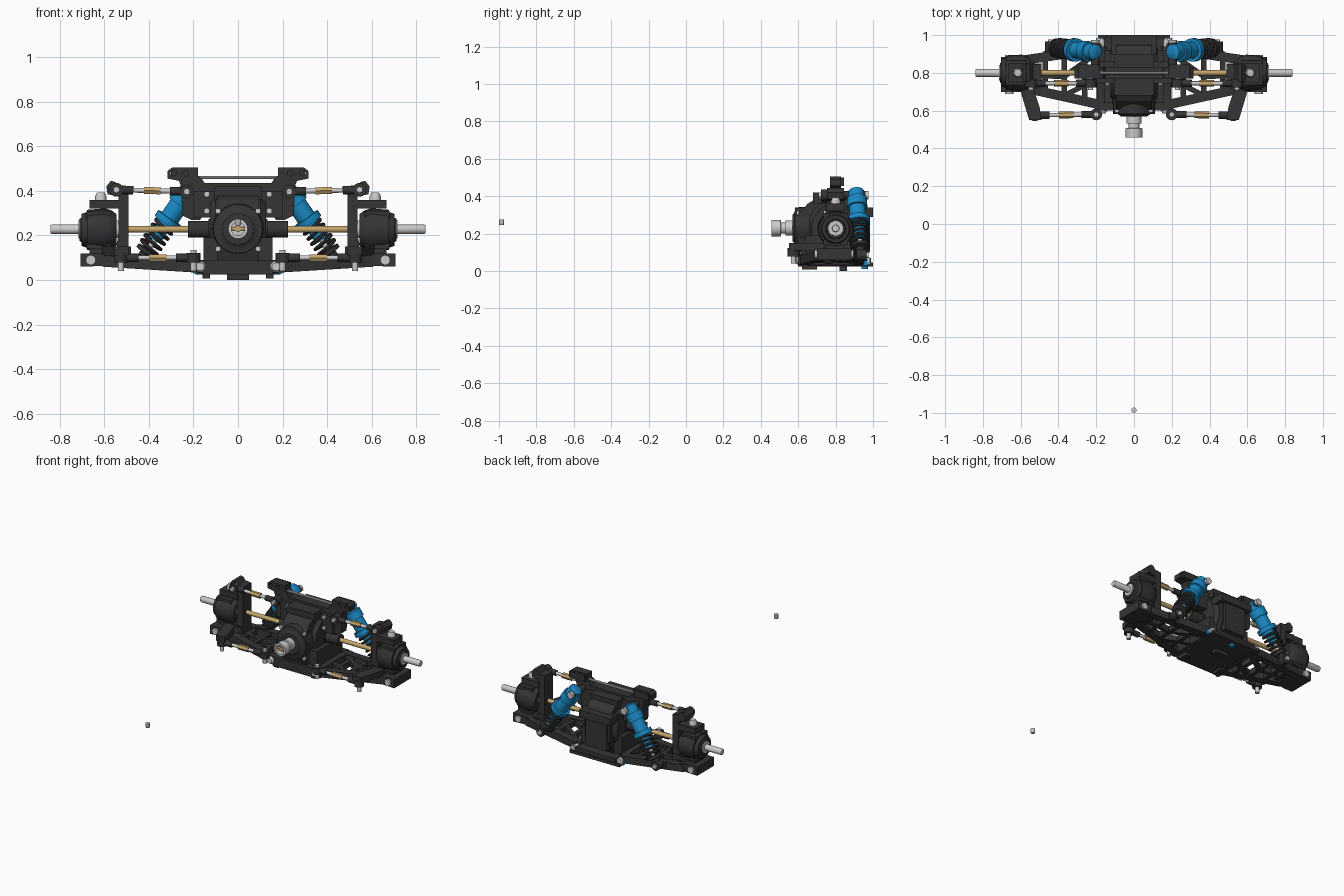
import bpy, bmesh, math
from mathutils import Vector, Matrix

if "Cube" in bpy.data.objects:
    bpy.data.objects.remove(bpy.data.objects["Cube"])


def material(name, col):
    m = bpy.data.materials.new(name)
    m.diffuse_color = (*col, 1)
    m.use_nodes = True
    m.node_tree.nodes["Principled BSDF"].inputs["Base Color"].default_value = m.diffuse_color
    return m


DARK = material("black_plastic", (0.035, 0.035, 0.037))
BLUE = material("blue_anodised", (0.01, 0.25, 0.55))
GOLD = material("brass", (0.55, 0.38, 0.15))


def finish(name, bm, mat, mirror, smooth=False):
    bmesh.ops.recalc_face_normals(bm, faces=bm.faces)
    me = bpy.data.meshes.new(name)
    bm.to_mesh(me)
    bm.free()
    ob = bpy.data.objects.new(name, me)
    bpy.context.collection.objects.link(ob)
    if mat:
        me.materials.append(mat)
    if smooth:
        bpy.ops.object.select_all(action='DESELECT')
        bpy.context.view_layer.objects.active = ob
        ob.select_set(True)
        bpy.ops.object.shade_smooth_by_angle(angle=math.radians(35))
    if mirror:
        ob.modifiers.new("mirror", 'MIRROR')
    return ob


def frame(a, b):
    z = (Vector(b) - Vector(a)).normalized()
    up = Vector((0, 0, 1)) if abs(z.z) < 0.9 else Vector((0, 1, 0))
    x = up.cross(z).normalized()
    return x, z.cross(x), z


def turned(name, a, b, profile, mat=DARK, mirror=True, n=24):
    """Lathe (fraction along a-b, radius) pairs around the axis a-b."""
    x, y, _ = frame(a, b)
    a, b = Vector(a), Vector(b)
    bm = bmesh.new()
    rings = []
    for t, r in profile:
        c = a.lerp(b, t)
        rings.append([bm.verts.new(c + r * (x * math.cos(k * math.tau / n) + y * math.sin(k * math.tau / n)))
                      for k in range(n)])
    for p, q in zip(rings, rings[1:]):
        for k in range(n):
            bm.faces.new((p[k], p[(k + 1) % n], q[(k + 1) % n], q[k]))
    bm.faces.new(rings[0])
    bm.faces.new(rings[-1])
    return finish(name, bm, mat, mirror, n > 8)


def rod(name, a, b, r, mat=DARK, mirror=True, n=20):
    return turned(name, a, b, [(0, r), (1, r)], mat, mirror, n)


def beam(name, a, b, w, h, mat=DARK, mirror=True):
    x, y, _ = frame(a, b)
    bm = bmesh.new()
    ends = [[bm.verts.new(Vector(p) + x * sx * w / 2 + y * sy * h / 2)
             for sx, sy in ((-1, -1), (1, -1), (1, 1), (-1, 1))] for p in (a, b)]
    p, q = ends
    for k in range(4):
        bm.faces.new((p[k], p[(k + 1) % 4], q[(k + 1) % 4], q[k]))
    bm.faces.new(p)
    bm.faces.new(q)
    return finish(name, bm, mat, mirror)


def prism(name, pts, axis, lo, hi, mat=DARK, mirror=True):
    """Extrude a 2D outline along axis 0/1/2 from lo to hi."""
    bm = bmesh.new()
    def at(p, d):
        v = list(p)
        v.insert(axis, d)
        return bm.verts.new(v)
    p, q = [at(c, lo) for c in pts], [at(c, hi) for c in pts]
    for k in range(len(pts)):
        j = (k + 1) % len(pts)
        bm.faces.new((p[k], p[j], q[j], q[k]))
    bm.faces.new(p)
    bm.faces.new(q)
    return finish(name, bm, mat, mirror)


def box(name, x, y, z, mat=DARK, mirror=False):
    return prism(name, [(x[0], y[0]), (x[1], y[0]), (x[1], y[1]), (x[0], y[1])], 2, *z, mat, mirror)


def ball(name, c, r, mat=None):
    bm = bmesh.new()
    bmesh.ops.create_uvsphere(bm, u_segments=16, v_segments=10, radius=r, matrix=Matrix.Translation(c))
    return finish(name, bm, mat, True, True)


# Gear case with rounded back and stepped ribs
case = [(.63, .05), (.60, .14), (.60, .30), (.65, .36), (.72, .40), (.80, .415),
        (.88, .40), (.94, .36), (.97, .29), (.97, .16), (.92, .05)]
prism("gear_case", case, 0, -.095, .095, mirror=False)
turned("diff_housing", (-.125, .80, .23), (.125, .80, .23),
       [(0, .13), (.1, .15), (.4, .15), (.4, .165), (.6, .165), (.6, .15), (.9, .15), (1, .13)], mirror=False, n=32)
box("case_lower", (-.155, .155), (.64, .92), (.06, .19))
box("case_top", (-.105, .105), (.68, .90), (.36, .42))
box("case_back_rib", (-.12, .12), (.90, 1.0), (.29, .34))
box("case_back_plate", (-.08, .08), (.93, .985), (.10, .30))
turned("input_housing", (0, .57, .23), (0, .68, .23), [(0, .07), (.1, .085), (.12, .11), (1, .115)], mirror=False, n=32)
turned("input_cup", (0, .457, .23), (0, .58, .23),
       [(.35, .02), (.35, .03), (0, .03), (0, .044), (.4, .044), (.42, .03), (.6, .03), (.62, .04), (1, .04)],
       None, False)
rod("input_pin", (-.035, .48, .23), (.035, .48, .23), .008, GOLD, False, 12)
rod("input_pin_shaft", (0, .47, .23), (0, .52, .23), .015, GOLD, False, 12)
for z in (.14, .31):
    rod("case_screw", (.09, .59, z), (.09, .605, z), .012, None, n=12)

# Skid plate, feet and hinge pin holders
box("skid_plate", (-.155, .155), (.60, .99), (.025, .07))
box("skid_foot", (.125, .16), (.62, .70), (.008, .07), mirror=True)
box("skid_keel", (-.05, .05), (.82, .86), (.0, .03))
box("front_hinge_mount", (-.21, .21), (.60, .645), (.035, .09))
box("rear_bumper", (-.19, .19), (.955, 1.0), (.025, .045))
box("rear_hinge_plate", (-.20, .20), (.945, .97), (.03, .065), BLUE)
rod("plate_boss", (0, .955, .012), (0, .955, .04), .018, BLUE, False)
rod("hinge_pin", (.17, .59, .06), (.17, .98, .06), .014, None)
turned("hinge_screw", (.17, .585, .06), (.17, .61, .06), [(0, .018), (.5, .026), (1, .026)], None)
rod("hinge_end_screw", (.18, .965, .05), (.18, .985, .05), .02, None)

# Shock tower with lugs and top tie rod
tower = [(0, .435), (.15, .435), (.165, .46), (.18, .465), (.18, .505), (.295, .505), (.315, .49), (.315, .455),
         (.265, .445), (.255, .42), (.25, .29), (.21, .27), (.17, .27), (.15, .30), (0, .30)]
t = prism("shock_tower", tower, 1, .77, .83)
cutters = [rod("cutter", (x, .7, .48), (x, .9, .48), .013, None, False, 12) for x in (.235, .29)]
for c in cutters:
    c.hide_render = True
    m = t.modifiers.new("hole", 'BOOLEAN')
    m.object = c
    t.modifiers.move(len(t.modifiers) - 1, 0)
dg = bpy.context.evaluated_depsgraph_get()
t.data = bpy.data.meshes.new_from_object(t.evaluated_get(dg))
t.modifiers.clear()
for c in cutters:
    bpy.data.objects.remove(c)
box("tower_base", (-.20, .20), (.745, .86), (.28, .40))
rod("tower_tie_rod", (-.18, .80, .46), (.18, .80, .46), .008, None, False, 10)
box("tower_lug_block", (.185, .30), (.80, .845), (.455, .50), mirror=True)
for x, z in ((.14, .385), (.14, .31)):
    rod("tower_screw", (x, .735, z), (x, .75, z), .013, None, n=12)
rod("shock_mount_post", (.205, .82, .405), (.205, .96, .405), .022)
rod("shock_mount_screw", (.205, .955, .405), (.205, .975, .405), .022, None)

# Drive shafts and outdrives
turned("outdrive", (.10, .80, .228), (.225, .80, .228), [(0, .045), (.25, .045), (.25, .037), (1, .037)])
rod("drive_shaft", (.18, .80, .228), (.56, .80, .228), .015, GOLD)
turned("stub_axle", (.50, .80, .228), (.84, .80, .228), [(0, .04), (.15, .04), (.15, .021), (.98, .021), (1, .018)], None)

# Hubs, carriers and steering arms
turned("hub", (.545, .80, .225), (.71, .80, .225),
       [(0, .07), (.1, .085), (.3, .097), (.8, .09), (.8, .08), (.95, .072), (.95, .055), (1, .05)])
turned("hub_bearing", (.69, .80, .228), (.716, .80, .228), [(0, .045), (1, .04)], None)
box("hub_block", (.57, .68), (.735, .865), (.14, .31), mirror=True)
upright = [(.49, .125), (.535, .125), (.545, .16), (.535, .20), (.535, .375), (.585, .385), (.59, .42), (.57, .445),
           (.55, .44), (.535, .42), (.49, .415)]
prism("upright", upright, 1, .755, .845)
box("upper_carrier", (.53, .665), (.75, .85), (.32, .36), mirror=True)
box("lower_carrier", (.49, .665), (.75, .85), (.10, .145), mirror=True)
turned("kingpin", (.615, .80, .34), (.615, .80, .392), [(0, .025), (.7, .025), (1, .018)], None)
prism("steering_arm", [(.48, .73), (.61, .74), (.60, .70), (.555, .55), (.49, .55), (.50, .62), (.53, .71)], 2, .11, .15)

# Turnbuckle links: ball ends, rod and hex centre
for nm, a, b in (("upper_link", (.23, .745, .397), (.545, .745, .405)),
                 ("toe_link", (.20, .58, .10), (.525, .575, .10))):
    a, b = Vector(a), Vector(b)
    d = Vector((0, 1, 0)) if nm == "upper_link" else Vector((0, 0, 1))
    rod(nm + "_rod", a, b, .011, None, n=12)
    rod(nm + "_hex", a.lerp(b, .37), a.lerp(b, .61), .018, GOLD, n=6)
    for p, q in ((a, b), (b, a)):
        rod(nm + "_end", p, p.lerp(q, .24), .019, n=12)
        rod(nm + "_socket", p - d * .022, p + d * .022, .031)
        ball(nm + "_ball", p, .026)
        s = -d if nm == "upper_link" else d
        rod(nm + "_stud", p - s * .06, p + s * .036, .014, None, n=12)

# Lower arms: open truss rising towards the hub
prism("arm_outer_end", [(.57, .065), (.705, .06), (.705, .12), (.60, .12), (.56, .105)], 1, .70, .885)
rod("arm_outer_screw", (.66, .688, .09), (.66, .895, .09), .022, None)
I = [(.17, .63, .058), (.17, .75, .058), (.17, .93, .058)]
beams = [(I[0], (.60, .725, .085)), (I[2], (.60, .865, .085)), (I[0], I[2]),
         ((.37, .68, .07), (.37, .895, .07)), ((.47, .70, .076), (.47, .88, .076)),
         ((.17, .78, .058), (.37, .68, .07)), ((.19, .91, .058), (.37, .78, .07)),
         ((.26, .64, .063), (.26, .92, .063)), ((.37, .78, .07), (.58, .79, .085))]
for k, (a, b) in enumerate(beams):
    w = .05 if k < 3 else .028
    beam("arm_truss", a, b, w, .05 if k < 3 else .038)
rod("arm_inner_barrel", (.17, .65, .058), (.17, .94, .058), .028, n=16)
box("shock_lower_lug", (.40, .48), (.875, .915), (.055, .105), mirror=True)
box("droop_tab", (.53, .56), (.72, .86), (.07, .115), mirror=True)

# Shock absorbers: cap, ribbed body, collar, coil spring, lower end
A, B = Vector((.205, .91, .425)), Vector((.44, .935, .085))
turned("shock_body", A, B,
       [(-.02, .03), (.0, .042), (.12, .044), (.12, .054), (.25, .054), (.25, .044), (.43, .044), (.43, .062), (.5, .062),
        (.5, .047), (.54, .047), (.54, .03), (.72, .03)], BLUE)
rod("shock_piston", A.lerp(B, .6), B, .012, None, n=12)
turned("spring_seat", A, B, [(.84, .03), (.85, .05), (.89, .05), (.9, .025), (1.0, .022)])
rod("shock_lower_eye", B - Vector((0, .03, 0)), B + Vector((0, .03, 0)), .03)
rod("shock_lower_screw", B - Vector((0, .045, 0)), B + Vector((0, .042, 0)), .015, None, n=12)
x, y, _ = frame(A, B)
cu = bpy.data.curves.new("shock_spring", 'CURVE')
cu.dimensions, cu.bevel_depth, cu.bevel_resolution, cu.use_fill_caps = '3D', .0085, 1, True
N = 5 * 18
sp = cu.splines.new('POLY')
sp.points.add(N)
for k in range(N + 1):
    ang = k * math.tau / 18
    sp.points[k].co = (*(A.lerp(B, .51 + .34 * k / N) + .047 * (x * math.cos(ang) + y * math.sin(ang))), 1)
tmp = bpy.data.objects.new("spring_path", cu)
bm = bmesh.new()
bm.from_mesh(tmp.to_mesh())
bpy.data.objects.remove(tmp)
finish("shock_spring", bm, DARK, True, True)

# Loose set screw far in front
turned("set_screw", (0, -.986, .245), (0, -.986, .275), [(0, .011), (.15, .014), (1, .014)], None, False, 16)
